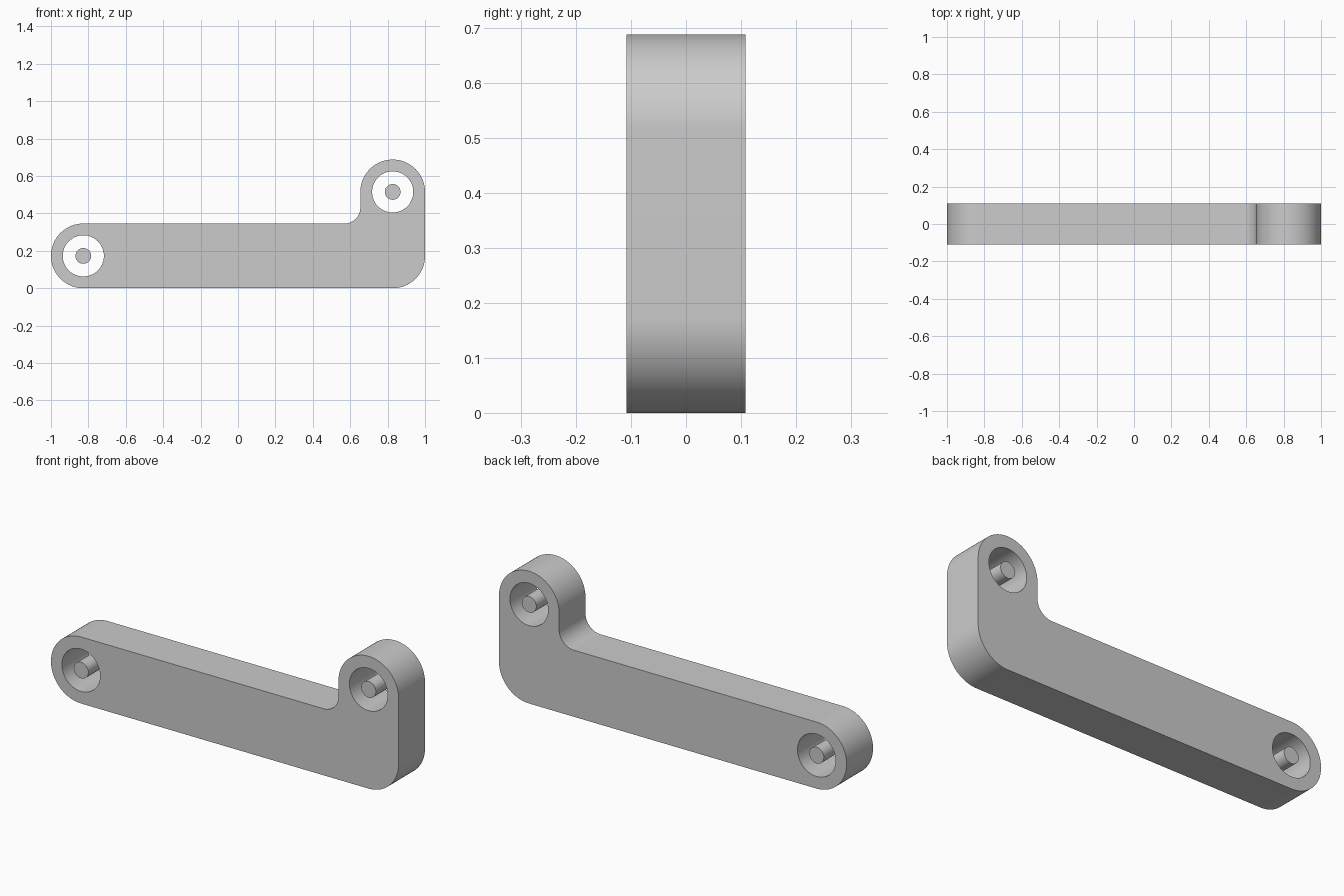
import bpy, bmesh
from math import sin, cos, pi, radians

cube = bpy.data.objects.get("Cube")
if cube:
    bpy.data.objects.remove(cube, do_unlink=True)

R = 0.173            # rounded ends
FILLET = 0.085       # inner corner
HOLE_R, PIN_R = 0.11, 0.042
HALF = 0.1085        # half thickness
LOW = (R - 1, R)             # lower hole centre (x, z)
HIGH = (1 - R, 0.688 - R)    # upper hole centre (x, z)

grey = bpy.data.materials.new("plain grey")
grey.use_nodes = True
colour = (0.6, 0.6, 0.6, 1)
grey.diffuse_color = colour
grey.node_tree.nodes["Principled BSDF"].inputs["Base Color"].default_value = colour


def arc(centre, radius, start, end, steps):
    angles = [radians(start + (end - start) * i / steps) for i in range(steps + 1)]
    return [(centre[0] + radius * cos(a), centre[1] + radius * sin(a)) for a in angles]


def plate(name, loops):
    """Extrude filled outlines through the thickness, standing upright."""
    curve = bpy.data.curves.new(name, "CURVE")
    curve.dimensions = "2D"
    curve.fill_mode = "BOTH"
    curve.extrude = HALF
    for points in loops:
        spline = curve.splines.new("POLY")
        spline.points.add(len(points) - 1)
        for p, (x, z) in zip(spline.points, points):
            p.co = (x, z, 0, 1)
        spline.use_cyclic_u = True
    obj = bpy.data.objects.new(name, curve)
    bpy.context.collection.objects.link(obj)
    obj.rotation_euler.x = pi / 2
    bpy.ops.object.select_all(action="DESELECT")
    obj.select_set(True)
    bpy.context.view_layer.objects.active = obj
    bpy.ops.object.convert(target="MESH")
    obj = bpy.context.object
    bpy.ops.object.transform_apply(rotation=True)
    # Weld caps to walls and make the normals face outwards
    bm = bmesh.new()
    bm.from_mesh(obj.data)
    bmesh.ops.remove_doubles(bm, verts=bm.verts, dist=0.0001)
    bmesh.ops.recalc_face_normals(bm, faces=bm.faces)
    bm.to_mesh(obj.data)
    bm.free()
    obj.data.materials.clear()
    obj.data.materials.append(grey)
    bpy.ops.object.shade_smooth_by_angle(angle=radians(30))
    return obj


# Arm outline: rounded left end, bottom corner, upper boss, inner fillet
outline = (arc(LOW, R, 90, 270, 48)
           + arc((1 - R, R), R, 270, 360, 24)
           + arc(HIGH, R, 0, 180, 48)
           + arc((1 - 2 * R - FILLET, 2 * R + FILLET), FILLET, 360, 270, 16))


def circle(centre, radius):
    return arc(centre, radius, 0, 360, 64)[:-1]


# Arm with two round through holes
plate("arm", [outline, circle(LOW, HOLE_R), circle(HIGH, HOLE_R)])

# Free pins in the middle of the holes
for name, centre in (("lower_pin", LOW), ("upper_pin", HIGH)):
    plate(name, [circle(centre, PIN_R)])
